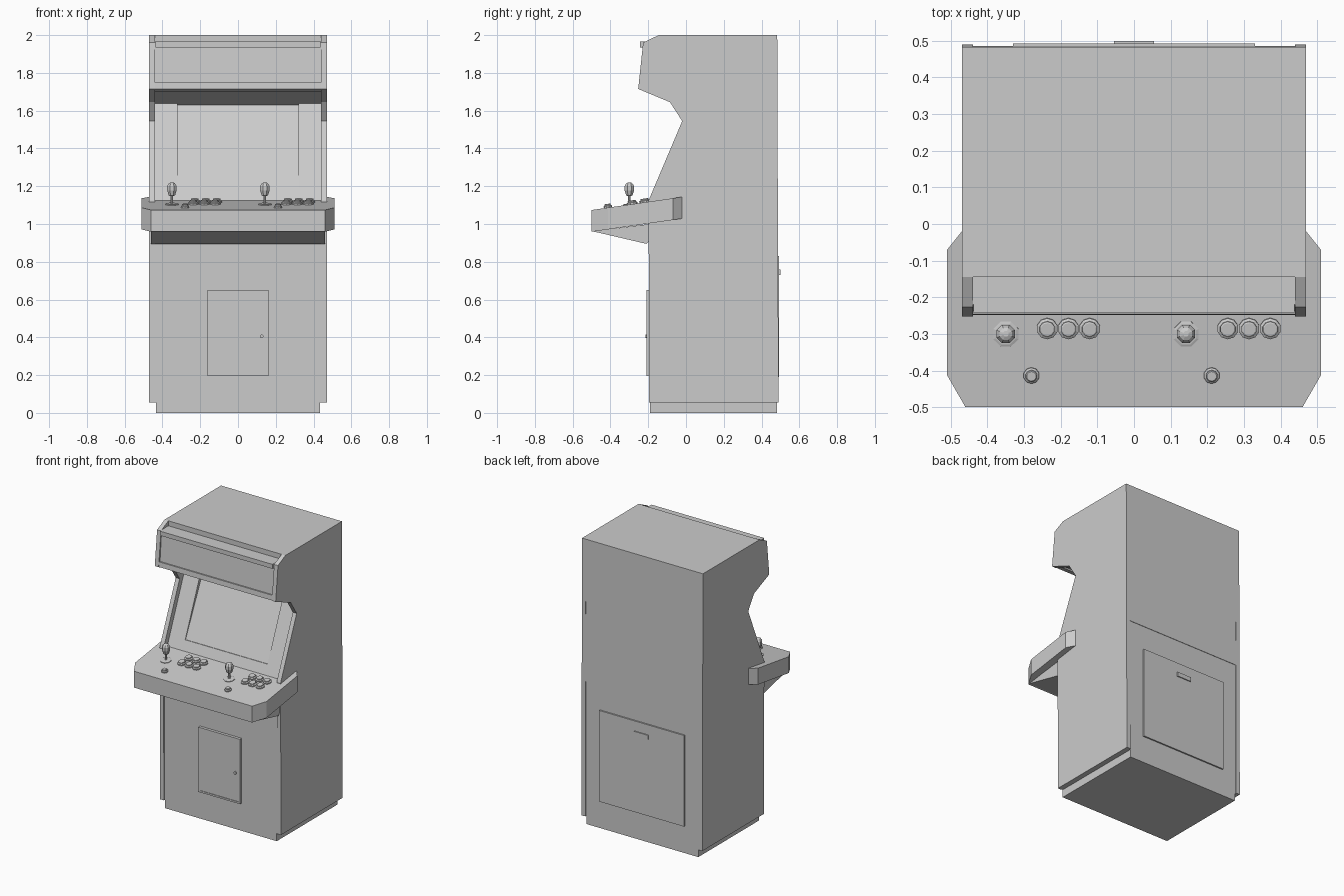
import bpy, bmesh, math
from math import cos, sin, pi

if "Cube" in bpy.data.objects:
    bpy.data.objects.remove(bpy.data.objects["Cube"])


def finish(name, bm, loc=(0, 0, 0), tilt=0.0):
    bmesh.ops.recalc_face_normals(bm, faces=bm.faces)
    me = bpy.data.meshes.new(name)
    bm.to_mesh(me)
    bm.free()
    ob = bpy.data.objects.new(name, me)
    ob.location = loc
    ob.rotation_euler.x = tilt
    bpy.context.collection.objects.link(ob)
    return ob


def bridge(bm, a, b):
    n = len(a)
    for i in range(n):
        j = (i + 1) % n
        bm.faces.new((a[i], a[j], b[j], b[i]))


def prism(name, pts, x0, x1):
    """Extrude a (y, z) side profile between two x positions."""
    bm = bmesh.new()
    a, b = ([bm.verts.new((x, y, z)) for y, z in pts] for x in (x0, x1))
    bm.faces.new(a)
    bm.faces.new(b)
    bridge(bm, a, b)
    return finish(name, bm)


def box(name, x0, x1, y0, y1, z0, z1):
    return prism(name, [(y0, z0), (y1, z0), (y1, z1), (y0, z1)], x0, x1)


def lathe(name, profile, sides, loc, tilt=0.0):
    """Turn an (r, z) profile around the z axis."""
    bm = bmesh.new()
    rings = [[bm.verts.new((r * cos(2 * pi * (i + .5) / sides),
                            r * sin(2 * pi * (i + .5) / sides), z))
              for i in range(sides)] for r, z in profile]
    for a, b in zip(rings, rings[1:]):
        bridge(bm, a, b)
    bm.faces.new(rings[0])
    bm.faces.new(rings[-1])
    return finish(name, bm, loc, tilt)


# Side panels
side = [(.49, .055), (.483, 2), (-.145, 2), (-.227, 1.96), (-.253, 1.715),
        (-.085, 1.645), (-.02, 1.545), (-.198, 1.125), (-.195, .055)]
prism("side_panel_left", side, -.47, -.44)
prism("side_panel_right", side, .44, .47)

# Cabinet body between the sides, including screen face and hood underside
core = [(.483, .055), (.483, 2), (-.145, 2), (-.145, 1.965), (-.22, 1.965),
        (-.222, 1.935), (-.237, 1.75), (-.24, 1.722), (.085, 1.63),
        (-.125, 1.19), (-.165, 1.09), (-.19, 1.0), (-.19, .055)]
prism("cabinet_body", core, -.44, .44)
box("plinth", -.434, .434, -.19, .483, 0, .06)

# Screen surround
def bezel_strip(name, z0, z1, x0, x1):
    f = lambda z: -.02 - .42 * (1.545 - z) + .04
    prism(name, [(f(z0), z0), (f(z1), z1), (f(z1) + .06, z1), (f(z0) + .06, z0)], x0, x1)

bezel_strip("bezel_left", 1.1, 1.645, -.44, -.32)
bezel_strip("bezel_right", 1.1, 1.645, .32, .44)
bezel_strip("bezel_bottom", 1.1, 1.19, -.32, .32)

# Marquee trim and hood underside
box("marquee_top_trim", -.438, .438, -.243, -.15, 1.935, 1.966)
prism("marquee_bottom_trim", [(-.246, 1.75), (-.249, 1.715), (-.2, 1.70), (-.2, 1.75)],
      -.44, .44)

# Control deck: chamfered outline with a sloping top
SLOPE, THICK = .145, .115
deck_z = lambda y: 1.074 + SLOPE * (y + .5)
half = [(.46, -.5), (.51, -.413), (.51, -.07), (.47, -.02)]
outline = half + [(-x, y) for x, y in reversed(half)]
bm = bmesh.new()
top = [bm.verts.new((x, y, deck_z(y))) for x, y in outline]
bot = [bm.verts.new((x, y, deck_z(y) - THICK)) for x, y in outline]
bm.faces.new(top)
bm.faces.new(bot)
bridge(bm, top, bot)
finish("control_deck", bm)
prism("deck_underside", [(-.497, .962), (-.21, .895), (-.19, .915), (-.19, 1.0)],
      -.46, .46)

# Joysticks and buttons for both players
tilt = math.atan(SLOPE)


def button(name, x, y, r):
    lathe(name, [(r, -.005), (r, .008), (r * .75, .012), (r * .73, .018),
                 (r * .6, .02)], 10, (x, y, deck_z(y)), tilt)


for p, (sx, bx) in enumerate(((-.35, -.237), (.142, .256)), 1):
    sy = -.3
    lathe(f"joystick_base_{p}", [(.037, -.004), (.037, .004), (.03, .006)], 8,
          (sx, sy, deck_z(sy)), tilt)
    lathe(f"joystick_{p}", [(.007, -.01), (.007, .045), (.018, .048), (.027, .075),
                            (.027, .098), (.018, .112), (.008, .117)], 8,
          (sx, sy, deck_z(sy)))
    for row, y in enumerate((-.285, -.218)):
        for i in range(3):
            button(f"button_{p}_{row}_{i}", bx + .058 * i + .008 * row, y, .029)
    button(f"start_button_{p}", sx + .07, -.413, .022)

# Coin door: frame, inset door and lock
box("coin_door_frame_left", -.162, -.15, -.21, -.185, .195, .65)
box("coin_door_frame_right", .15, .162, -.21, -.185, .195, .65)
box("coin_door_frame_top", -.15, .15, -.21, -.185, .638, .65)
box("coin_door_frame_bottom", -.15, .15, -.21, -.185, .195, .207)
box("coin_door", -.15, .15, -.206, -.185, .207, .638)
lock = lathe("coin_door_lock", [(.01, 0), (.01, .01)], 8, (.125, -.205, .405), pi / 2)

# Rear panels, service door and its handle
prism("rear_upper_panel", [(.48, 1.0), (.486, 1.0), (.483, 2), (.48, 2)], -.44, .44)
box("rear_door", -.33, .33, .48, .493, .19, .83)
box("rear_door_handle", -.055, .055, .49, .5, .73, .76)
